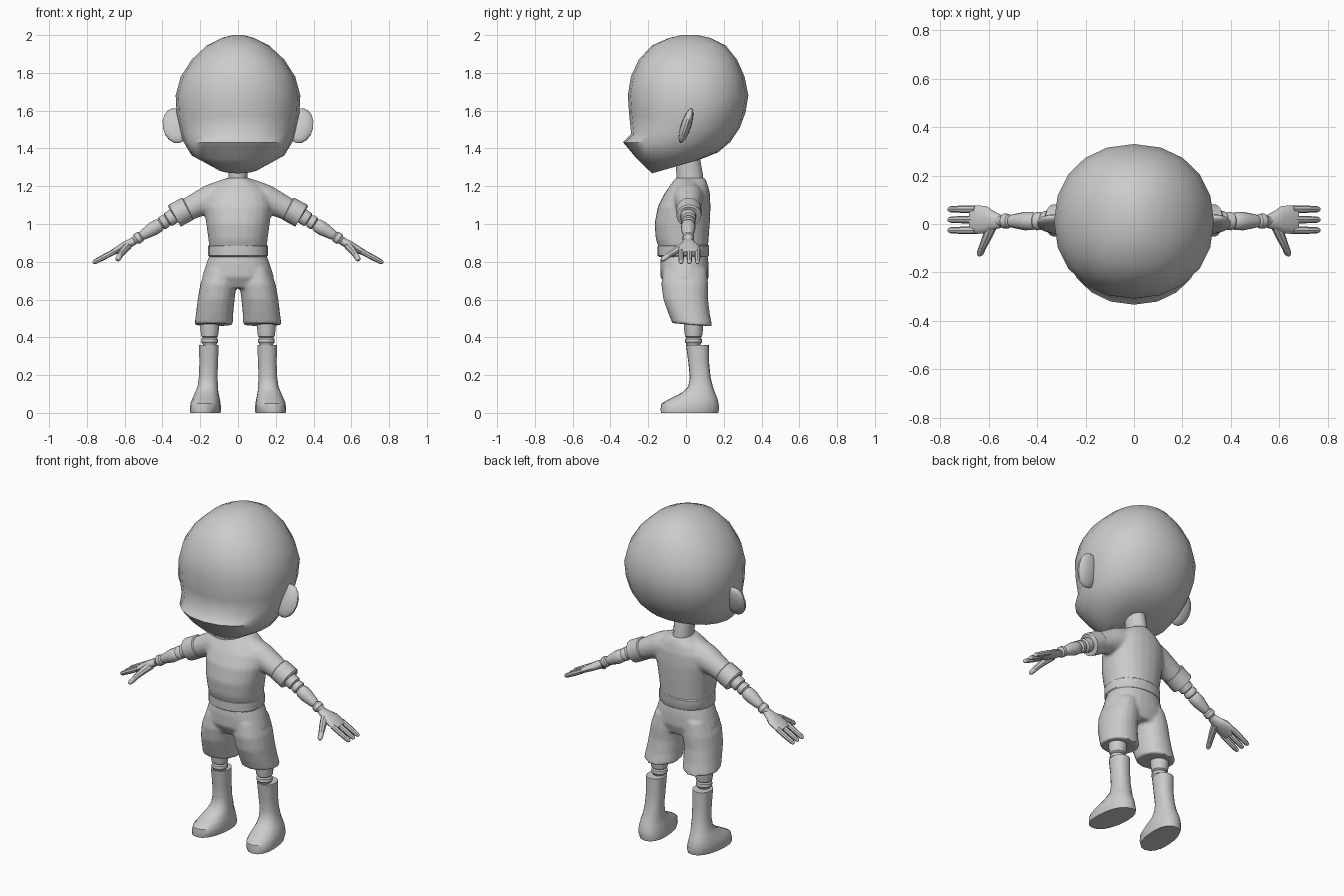
import bpy, bmesh, math
from mathutils import Vector, Matrix


def skin(bm, rings):
    """Bridge a list of point rings and cap both ends."""
    rows = [[bm.verts.new(p) for p in r] for r in rings]
    n = len(rows[0])
    for a, b in zip(rows, rows[1:]):
        for i in range(n):
            j = (i + 1) % n
            bm.faces.new((a[i], a[j], b[j], b[i]))
    bm.faces.new(rows[0])
    bm.faces.new(rows[-1])


def sgnpow(v, e):
    return math.copysign(abs(v) ** e, v)


def loft(bm, rings, n=20, p=2.0, side=1):
    """Rings given as (front_y, front_z, back_y, back_z, centre_x, half_width)."""
    out = []
    for fy, fz, by, bz, cx, rx in rings:
        pts = []
        for i in range(n):
            a = 2 * math.pi * i / n
            c, s = sgnpow(math.cos(a), 2 / p), sgnpow(math.sin(a), 2 / p)
            t = (1 - c) / 2
            pts.append((side * (cx + rx * s), fy + (by - fy) * t, fz + (bz - fz) * t))
        out.append(pts)
    skin(bm, out)


def tube(bm, path, n=12, side=1):
    """Path entries (x, y, z, radius) or (x, y, z, half_width, half_thickness)."""
    pts = [Vector(q[:3]) for q in path]
    out = []
    for i, q in enumerate(path):
        t = (pts[min(i + 1, len(pts) - 1)] - pts[max(i - 1, 0)]).normalized()
        v = t.cross(Vector((0, 1, 0))).normalized()
        u = v.cross(t)
        ring = []
        for k in range(n):
            a = 2 * math.pi * k / n
            w = pts[i] + u * q[3] * math.cos(a) + v * q[-1] * math.sin(a)
            ring.append((side * w.x, w.y, w.z))
        out.append(ring)
    skin(bm, out)


def finish(name, bm, mirror=False, blend=None, angle=40):
    bmesh.ops.recalc_face_normals(bm, faces=bm.faces)
    me = bpy.data.meshes.new(name)
    bm.to_mesh(me)
    bm.free()
    me.shade_smooth()
    me.set_sharp_from_angle(angle=math.radians(angle))
    ob = bpy.data.objects.new(name, me)
    bpy.context.collection.objects.link(ob)
    if mirror:
        m = ob.modifiers.new("mirror", 'MIRROR')
        m.use_mirror_merge = False
    if blend:
        r = ob.modifiers.new("fuse", 'REMESH')
        r.mode, r.voxel_size, r.use_smooth_shade = 'VOXEL', 0.009, True
        s = ob.modifiers.new("relax", 'SMOOTH')
        s.factor, s.iterations = 0.5, blend
    return ob


# Head, from under the chin to the crown
bm = bmesh.new()
loft(bm, [
    (-.18, 1.268, .07, 1.34, 0, .12), (-.26, 1.345, .17, 1.38, 0, .245),
    (-.333, 1.432, .235, 1.435, 0, .288), (-.29, 1.475, .285, 1.51, 0, .308),
    (-.30, 1.57, .315, 1.59, 0, .325), (-.308, 1.68, .33, 1.68, 0, .33),
    (-.292, 1.78, .31, 1.78, 0, .303), (-.25, 1.87, .27, 1.87, 0, .245),
    (-.18, 1.945, .21, 1.945, 0, .165), (-.09, 1.985, .13, 1.985, 0, .085),
    (-.02, 2.0, .06, 2.0, 0, .03)], p=2.15)
finish("head", bm, angle=60)

# Ears: thin tilted discs
bm = bmesh.new()
bmesh.ops.create_uvsphere(bm, u_segments=14, v_segments=8, radius=1,
    matrix=Matrix.Translation((.33, 0, 1.52)) @ Matrix.Rotation(math.radians(-18), 4, 'X')
    @ Matrix.Rotation(math.radians(10), 4, 'Y') @ Matrix.Diagonal((.07, .027, .098, 1)))
finish("ear", bm, True)

# Neck
bm = bmesh.new()
loft(bm, [(-.05, 1.2, .095, 1.2, 0, .055), (-.05, 1.26, .09, 1.26, 0, .052),
          (-.06, 1.37, .07, 1.37, 0, .055)], n=14)
finish("neck", bm)

# Shirt: torso and both sleeves fused
bm = bmesh.new()
loft(bm, [
    (-.14, .86, .115, .86, 0, .15), (-.16, .92, .12, .92, 0, .157),
    (-.167, 1.0, .126, 1.0, 0, .168), (-.15, 1.09, .13, 1.09, 0, .18),
    (-.115, 1.16, .127, 1.16, 0, .168), (-.08, 1.21, .115, 1.21, 0, .12),
    (-.055, 1.245, .10, 1.245, 0, .058)], n=24, p=2.2)
for s in (1, -1):
    tube(bm, [(.06, .012, 1.155, .085), (.15, .013, 1.13, .078),
              (.22, .015, 1.1, .066), (.30, .015, 1.06, .057)], 16, s)
finish("shirt", bm, blend=8)

# Sleeve cuffs
bm = bmesh.new()
tube(bm, [(.30, .015, 1.062, .05), (.264, .015, 1.082, .06),
          (.268, .015, 1.08, .066), (.335, .015, 1.044, .066),
          (.338, .015, 1.042, .058), (.31, .015, 1.057, .045)][1:5], 16)
finish("sleeve_cuff", bm, True)

# Jointed arms: elbow and wrist collars are in the profile
bm = bmesh.new()
profile = [(.32, .042), (.37, .041), (.376, .03), (.384, .037), (.402, .038),
           (.409, .029), (.418, .037), (.45, .038), (.495, .029), (.507, .026),
           (.511, .023), (.517, .03), (.537, .031), (.544, .023), (.57, .02)]
tube(bm, [(x, .012, 1.045 - .615 * (x - .335), r) for x, r in profile], 14)
finish("arm", bm, True)

# Hands: palm, three fingers and a thumb
def hand_z(x):
    return .907 - .53 * (x - .555)

bm = bmesh.new()
tube(bm, [(x, y, hand_z(x), w, h) for x, y, w, h in (
    (.547, .01, .026, .02), (.585, .014, .04, .024), (.61, .018, .056, .022),
    (.65, .018, .059, .018), (.675, .018, .055, .013))], 14)
finish("palm", bm, True)

bm = bmesh.new()
for y in (.061, .018, -.026):
    tube(bm, [(x, y, hand_z(x), r) for x, r in (
        (.655, .015), (.71, .015), (.756, .013), (.765, .009), (.769, .003))], 8)
tube(bm, [(.585, 0, .885, .024), (.605, -.05, .862, .02), (.622, -.088, .838, .016),
          (.636, -.122, .814, .014), (.64, -.131, .808, .006)], 8)
finish("fingers", bm, True)

# Belt
bm = bmesh.new()
loft(bm, [(-.142, .826, .118, .828, 0, .152), (-.15, .832, .122, .834, 0, .158),
          (-.15, .883, .122, .885, 0, .158), (-.142, .889, .116, .891, 0, .15)], n=24, p=2.2)
finish("belt", bm)

# Shorts: hips and two wide legs fused
bm = bmesh.new()
loft(bm, [(-.13, .85, .112, .85, 0, .145), (-.137, .79, .12, .79, 0, .168),
          (-.135, .72, .12, .72, 0, .19), (-.10, .66, .10, .66, 0, .17)], n=24, p=2.2)
for s in (1, -1):
    loft(bm, [(-.12, .76, .11, .76, .095, .075), (-.131, .68, .118, .68, .104, .096),
              (-.12, .6, .117, .6, .116, .098), (-.095, .53, .127, .52, .124, .099),
              (-.073, .475, .14, .458, .129, .102)], 20, 2.2, s)
finish("shorts", bm, blend=4)

# Knee and shin with a jointed profile
bm = bmesh.new()
tube(bm, [(.15, .04, z, r) for z, r in (
    (.52, .055), (.44, .05), (.405, .045), (.398, .036), (.392, .044), (.375, .046),
    (.362, .036), (.34, .036))], 14)
finish("knee", bm, True)

# Boots: shaft flowing into a forward foot, toes turned slightly outward
bm = bmesh.new()
loft(bm, [
    (.0, .36, .122, .36, .155, .053), (.012, .27, .122, .27, .155, .05),
    (.02, .19, .13, .19, .158, .05), (.012, .14, .142, .14, .16, .055),
    (-.02, .108, .152, .11, .166, .062), (-.085, .075, .165, .08, .17, .072),
    (-.13, .05, .173, .05, .172, .079), (-.135, .018, .175, .02, .172, .081),
    (-.132, 0, .17, 0, .172, .078)], n=18, p=2.3)
for v in bm.verts:
    f = max(0, .12 - v.co.z) / .12
    v.co.x -= f * .1 * (v.co.y - .02)
finish("boot", bm, True)
